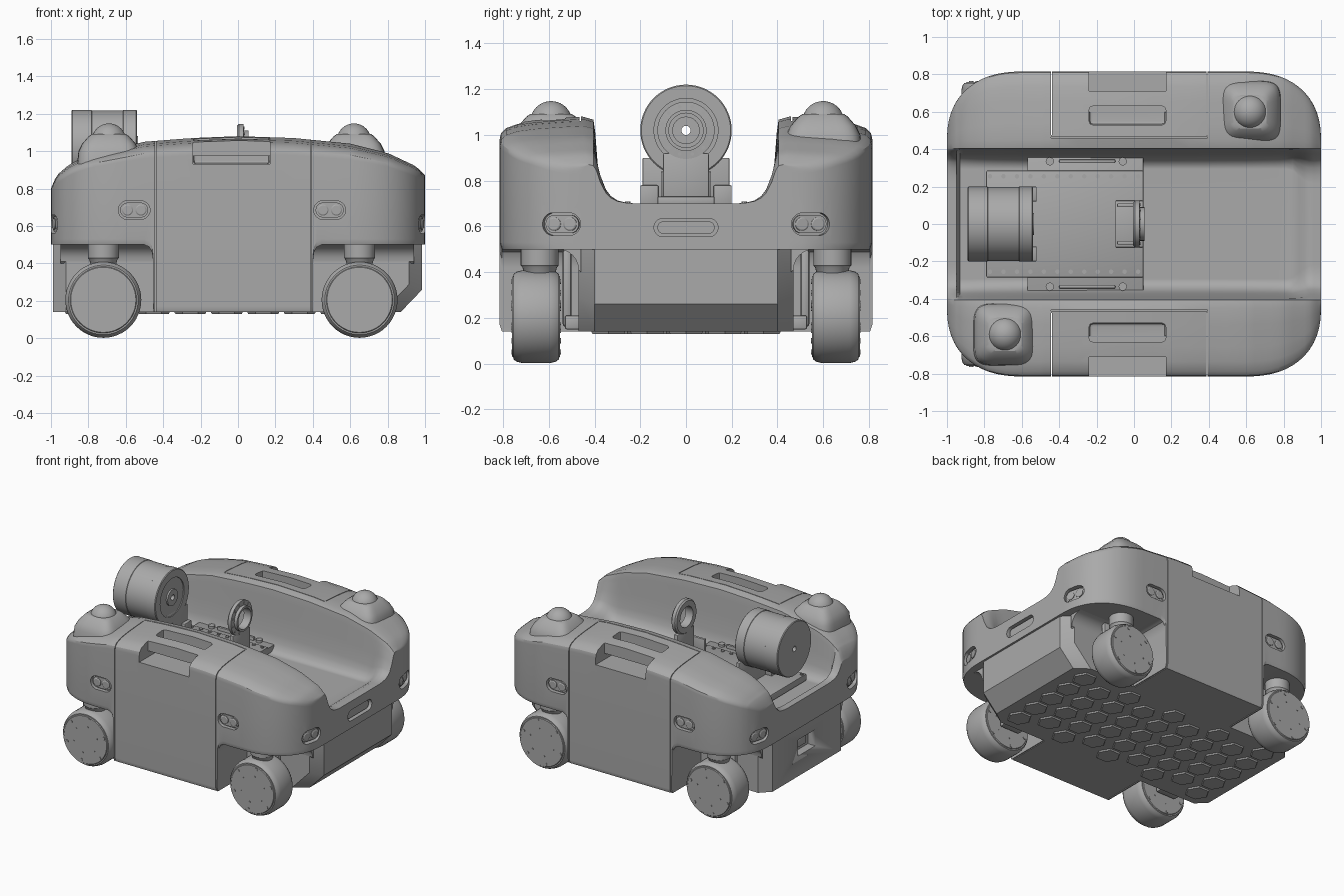
import bpy, bmesh, math
from mathutils import Matrix, Vector

if "Cube" in bpy.data.objects:
    bpy.data.objects.remove(bpy.data.objects["Cube"])

gray = bpy.data.materials.new("plain_gray")
gray.use_nodes = True
gray.diffuse_color = (0.4, 0.4, 0.4, 1)
gray.node_tree.nodes["Principled BSDF"].inputs["Base Color"].default_value = (0.4, 0.4, 0.4, 1)


def smooth(ob):
    bpy.context.view_layer.update()
    bpy.ops.object.select_all(action="DESELECT")
    ob.select_set(True)
    bpy.context.view_layer.objects.active = ob
    bpy.ops.object.shade_smooth_by_angle(angle=math.radians(30))


def finish(name, bm, loc=(0, 0, 0), rot=None):
    bmesh.ops.recalc_face_normals(bm, faces=bm.faces)
    me = bpy.data.meshes.new(name)
    bm.to_mesh(me)
    bm.free()
    me.materials.append(gray)
    ob = bpy.data.objects.new(name, me)
    bpy.context.collection.objects.link(ob)
    ob.matrix_world = Matrix.Translation(loc) @ (rot.to_4x4() if rot else Matrix())
    smooth(ob)
    return ob


def loft(name, rings, cap=True, **kw):
    """Skin equal-length closed rings, then cap the ends or weld them together."""
    bm = bmesh.new()
    vs = [[bm.verts.new(p) for p in r] for r in rings]
    n = len(rings[0])
    for a, b in zip(vs, vs[1:]):
        for i in range(n):
            bm.faces.new((a[i], a[(i + 1) % n], b[(i + 1) % n], b[i]))
    if cap:
        bm.faces.new(vs[0])
        bm.faces.new(vs[-1])
    else:
        bmesh.ops.remove_doubles(bm, verts=bm.verts[:], dist=1e-5)
    return finish(name, bm, **kw)


def box(name, x, y, z, bevel=0.0):
    bm = bmesh.new()
    bmesh.ops.create_cube(bm, size=1)
    for v in bm.verts:
        v.co = [(a + b) / 2 + c * (b - a) for (a, b), c in zip((x, y, z), v.co)]
    if bevel:
        bmesh.ops.bevel(bm, geom=bm.edges[:], offset=bevel, segments=2, affect="EDGES", profile=0.5)
    return finish(name, bm)


def span(s, a, b):
    return tuple(sorted((s * a, s * b)))


AXIS = {"x": Matrix.Rotation(math.pi / 2, 3, "Y"), "y": Matrix.Rotation(math.pi / 2, 3, "X"),
        "-y": Matrix.Rotation(-math.pi / 2, 3, "X"), "z": Matrix.Identity(3)}


def lathe(name, profile, rot, loc, seg=48):
    """Turn (radius, height) points; a profile that returns to its start stays hollow."""
    rings = [[(r * math.cos(t), r * math.sin(t), h) for t in
              [math.tau * i / seg for i in range(seg)]] for r, h in profile]
    return loft(name, rings, cap=profile[0] != profile[-1], loc=loc, rot=rot)


def capsule(name, length, height, depth, loc, rot):
    r, k = height / 2, length / 2 - height / 2
    outline = []
    for i in range(24):
        t = math.tau * (i + 0.5) / 24
        outline.append((math.copysign(k, math.cos(t)) + r * math.cos(t), r * math.sin(t)))
    return loft(name, [[(a, b, h) for a, b in outline] for h in (-depth, depth)], loc=loc, rot=rot)


def cut(target, cutter):
    m = target.modifiers.new("cut", "BOOLEAN")
    m.operation, m.solver, m.object = "DIFFERENCE", "EXACT", cutter
    bpy.context.view_layer.objects.active = target
    bpy.ops.object.modifier_apply(modifier="cut")
    bpy.data.objects.remove(cutter)


def lerp(table, x):
    for (a, p), (b, q) in zip(table, table[1:]):
        if x <= b:
            return p + (q - p) * max(0, x - a) / (b - a)
    return table[-1][1]


# Shell: a cross-section swept along x; its hem drops to form the side doors
TOP = [(-1, .80), (-.97, .87), (-.9, .93), (-.8, .98), (-.5, 1.05), (-.25, 1.07), (0, 1.08),
       (.3, 1.07), (.6, 1.04), (.8, .99), (.95, .92), (1, .87)]
FLOOR = [(-1, .70), (-.95, .70), (-.93, .64), (.84, .64), (.93, .70), (1, .70)]
HEM = [(-.5, .5), (-.475, .488), (-.46, .46), (-.455, .42), (-.453, .14),
       (.4, .14), (.402, .42), (.407, .46), (.422, .488), (.447, .5)]
SHOULDER = [(1, .75), (.985, .82), (.93, .88), (.8, .93), (.6, .96), (.3, .985), (.08, 1)]
INNER = [(.405, .97), (.392, .85), (.375, .55), (.35, .27), (.33, .15), (.3, .06), (.26, .015), (.22, 0)]


def half_width(x):
    t = min(1, max(0, (abs(x) - .6) / .4))
    return .45 + .365 * (1 - t ** 2.3) ** (1 / 2.3)


def section(x):
    w, top, low, hem = half_width(x), lerp(TOP, x), lerp(FLOOR, x), lerp(HEM, x)
    wide = .4 * (.7 - low) / .06
    half = [(w - .01, hem), (w, hem + .03), (w, .74)]
    half += [(.42 + (w - .42) * u, .7 + (top - .7) * f) for u, f in SHOULDER]
    half += [(y + (.405 - y) * wide, low + (top - low) * f) for y, f in INNER]
    return [(x, y, z) for y, z in half] + [(x, -y, z) for y, z in reversed(half)]


ends = [.6 + .4 * math.sin(math.pi / 2 * i / 14) for i in range(15)]
stations = [-e for e in ends] + ends + [x for x, z in HEM] + [-.4 + .1 * i for i in range(8)]
stations += [-.95, -.93, .5]
shell = loft("body_shell", [section(x) for x in sorted(set(round(x, 4) for x in stations))])

# Lower core with sloped nose and chamfered corners
side = [(-.99, .14), (.87, .14), (.985, .26), (.985, .55), (-.99, .55)]
core = loft("lower_core", [[(x, y, z) for x, z in side] for y in (-.47, .47)])
bm = bmesh.new()
bm.from_mesh(core.data)
corners = [e for e in bm.edges if all(abs(v.co.x) > .86 for v in e.verts)
           and abs(e.verts[0].co.y - e.verts[1].co.y) < .01 and abs(e.verts[0].co.z - e.verts[1].co.z) > .1]
bmesh.ops.bevel(bm, geom=corners, offset=.07, segments=1, affect="EDGES")
bm.to_mesh(core.data)
bm.free()
cut(core, box("port_cutter", (-1.1, -.93), (-.1, .1), (.29, .41)))
box("charge_port", (-.95, -.92), (-.05, .05), (.32, .38), .005)

for s, tag in ((1, "back"), (-1, "front")):
    # Handle pocket and notch with a bar between them
    for y, z, bevel in (((.53, .63), (.93, 1.2), .02), ((.71, .9), (.93, 1.2), 0), ((.6, .75), (.93, .975), 0)):
        cut(shell, box("handle_cutter", (-.24, .17), span(s, *y), z, bevel))
    # Door seams
    for x in (-.443, .387):
        cut(shell, box("seam_cutter", (x, x + .005), span(s, .475, .9), (.1, 1.2)))
    cut(shell, box("seam_cutter", (-.443, .392), span(s, .46, .465), (1.03, 1.2)))
    # Floor rails and well fillets
    box(tag + "_floor_rail", (-.4, -.1), span(s, .325, .345), (.66, .715), .006)
    for x0, x1 in ((-.95, -.45), (.4, .94)):
        arc = [(.46, .51), (.46, .4)] + [(.56 - .09 * math.cos(a), .41 + .09 * math.sin(a))
                                         for a in [math.pi / 2 * i / 6 for i in range(7)]]
        loft(tag + "_well_fillet", [[(x, s * y, z) for y, z in arc] for x in (x0, x1)])

# End slot handle
slot_rot = Matrix(((0, 0, 1), (1, 0, 0), (0, 1, 0)))
cut(shell, capsule("slot_cutter", .28, .08, .03, (1, 0, .595), slot_rot))
capsule("slot_grip", .25, .055, .01, (.975, 0, .595), slot_rot)


# Paired sensor windows
def sensor(name, p, yaw):
    rot = Matrix.Rotation(yaw, 3, "Z") @ Matrix.Rotation(math.pi / 2, 3, "X")
    cut(shell, capsule("sensor_cutter", .17, .1, .028, p, rot))
    capsule(name + "_plate", .15, .08, .008, p + rot @ Vector((0, 0, -.021)), rot)
    for k in (-.036, .036):
        lathe(name + "_lens", [(.03, -.02), (.03, -.008), (.024, -.004)], rot, p + rot @ Vector((k, 0, 0)), 24)


for s in (1, -1):
    for x in (-.555, .49):
        sensor("side_sensor", Vector((x, s * .815, .685)), 0 if s < 0 else math.pi)
    for e in (1, -1):
        sensor("end_sensor", Vector((e * .984, s * .545, .61)), e * math.pi / 2 + s * e * math.radians(15))

smooth(shell)
shell.modifiers.new("even_shading", "WEIGHTED_NORMAL").keep_sharp = True

# Wheels, hub bolts and caster stems
RIM = [(.1, .105), (.174, .105), (.178, .1), (.186, .1), (.197, .085), (.203, .06)]
TIRE = [(r, -h) for r, h in RIM] + RIM[::-1]
for x in (-.72, .65):
    for s in (1, -1):
        c = Vector((x, s * .655, .205))
        lathe("wheel", TIRE, AXIS["y"], c)
        for face in (1, -1):
            for i in range(6):
                a = math.tau * (i + .3) / 6
                for r, size in ((.158, .011), (.1, .005)):
                    lathe("wheel_bolt", [(size, 0), (size, .006)], AXIS["-y" if face > 0 else "y"],
                          c + Vector((r * math.cos(a), face * .103, r * math.sin(a))), 12)
        lathe("caster_stem", [(.06, .36), (.075, .42), (.083, .43), (.083, .53)], AXIS["z"], (x, s * .64, 0), 32)
        box("caster_arm", (x - .06, x + .06), span(s, .5, .54), (.16, .5), .015)
        box("caster_foot", (x - .08, x + .08), span(s, .46, .53), (.15, .21), .008)

# Dome beacons on tapered pedestals
for x, y in ((-.69, -.59), (.62, .6)):
    rings = []
    for h, wide in ((.93, .17), (1.0, .163), (1.04, .143), (1.08, .108), (1.092, .09)):
        ring = []
        for i in range(40):
            a = math.tau * i / 40
            ca, sa = math.cos(a), math.sin(a)
            ring.append((x + wide * math.copysign(abs(ca) ** .45, ca),
                         y + wide * math.copysign(abs(sa) ** .45, sa), h))
        rings.append(ring)
    loft("beacon_pedestal", rings)
    lathe("beacon_dome", [(.092 * math.cos(t), .092 * math.sin(t)) for t in
                          [math.pi / 2 * i / 10 for i in range(10)]] + [(.002, .092)], AXIS["z"], (x, y, 1.056), 32)

# Deck plates with bolt rows
box("deck_plate", (-.79, .05), (-.285, .285), (.65, .70), .006)
box("wide_plate", (-.57, .05), (-.365, .365), (.645, .692), .006)
for s in (1, -1):
    for i in range(12):
        lathe("deck_bolt", [(.012, 0), (.012, .008)], AXIS["z"], (-.77 + .072 * i, s * .255, .70), 10)
    for x in (-.45, -.06):
        lathe("rail_bolt", [(.022, 0), (.022, .02)], AXIS["z"], (x, s * .335, .69), 16)

# Motor with a hollow shaft, and its mount
lathe("motor", [(.02, -.175), (.195, -.175), (.2, -.17), (.2, -.068), (.197, -.066), (.197, .1),
                (.2, .102), (.2, .17), (.195, .175), (.14, .175), (.14, .168), (.06, .168), (.06, .18),
                (.02, .18), (.02, -.175)], AXIS["x"], (-.715, 0, 1.02), 64)
box("motor_mount", (-.57, -.545), (-.19, .19), (.68, .9), .006)
for s in (1, -1):
    box("mount_foot", (-.62, -.52), span(s, .12, .2), (.68, .78), .006)

# Bearing ring on its post
lathe("bearing_ring", [(.075, -.025), (.115, -.025), (.125, -.015), (.125, .01), (.09, .012), (.09, .035),
                       (.075, .035), (.075, -.025)], AXIS["x"], (.02, 0, 1.02))
for i in range(12):
    a = math.tau * (i + .5) / 12
    lathe("ring_bolt", [(.008, 0), (.008, .005)], AXIS["x"], (.03, .107 * math.cos(a), 1.02 + .107 * math.sin(a)), 10)
box("bearing_post", (0, .03), (-.1, .1), (.68, .92), .006)
box("bearing_base", (-.1, .05), (-.125, .125), (.69, .73), .006)
for s in (1, -1):
    box("post_rib", (-.09, .02), span(s, .09, .11), (.7, .84), .004)

# Honeycomb tread on the underside
for col in range(9):
    for row in range(4 if col % 2 else 5):
        y = (row - (1.5 if col % 2 else 2)) * .17
        lathe("underside_hex", [(.08, .13), (.088, .145)], AXIS["z"], (-.84 + .195 * col, y, 0), 6)
